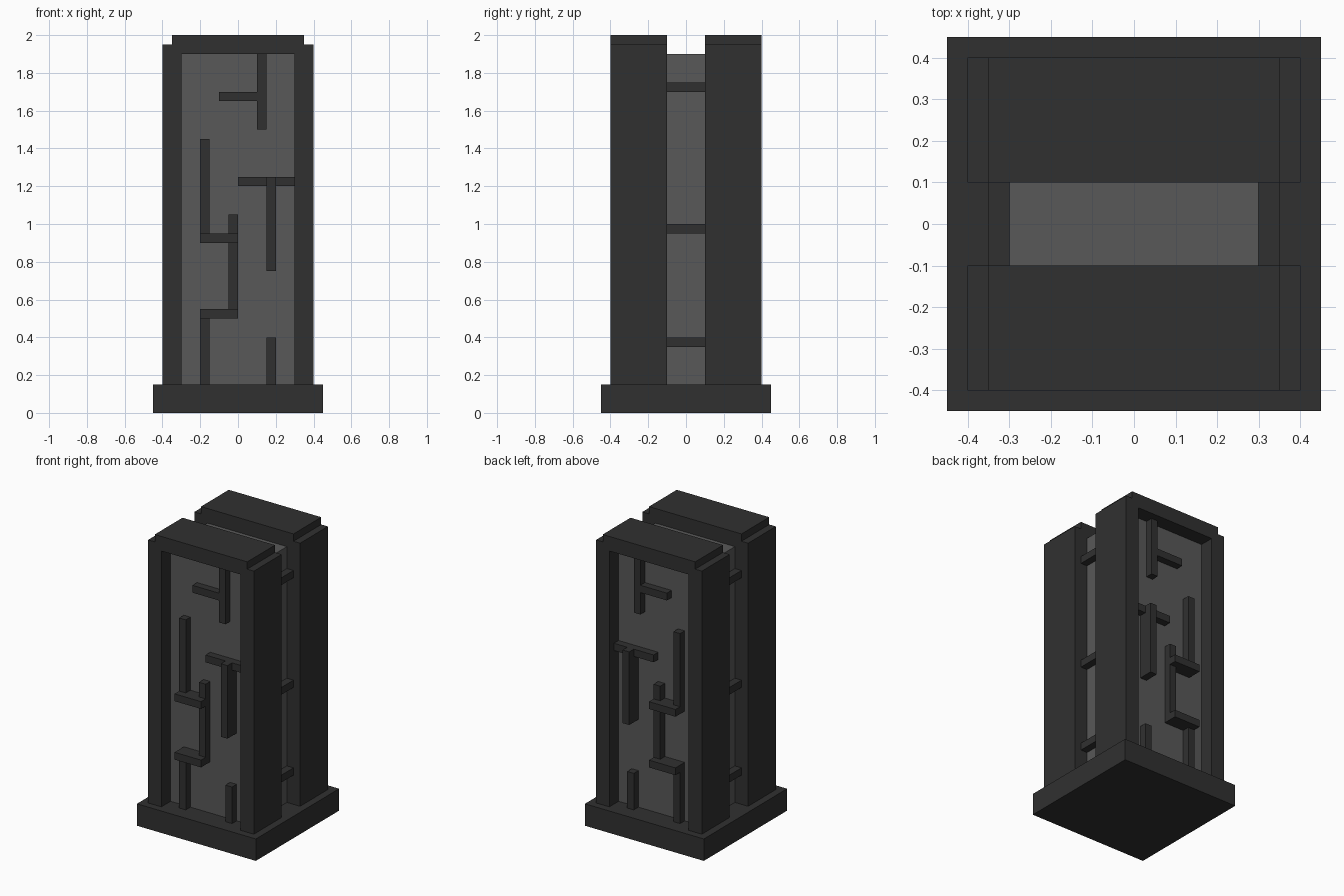
import bpy
import bmesh
from mathutils import Vector

cube = bpy.data.objects.get("Cube")
if cube:
    bpy.data.objects.remove(cube, do_unlink=True)


def material(name, value):
    m = bpy.data.materials.new(name)
    m.use_nodes = True
    colour = (value, value, value, 1.0)
    m.diffuse_color = colour
    m.node_tree.nodes["Principled BSDF"].inputs["Base Color"].default_value = colour
    return m


charcoal = material("charcoal", 0.0296)
grey = material("grey_panel", 0.0976)


def finish(name, bm, mat):
    bmesh.ops.recalc_face_normals(bm, faces=bm.faces)
    mesh = bpy.data.meshes.new(name)
    bm.to_mesh(mesh)
    bm.free()
    mesh.materials.append(mat)
    obj = bpy.data.objects.new(name, mesh)
    bpy.context.collection.objects.link(obj)
    return obj


def box(name, x, y, z, mat=charcoal):
    """Box from (min, max) ranges on each axis."""
    bm = bmesh.new()
    bmesh.ops.create_cube(bm, size=1)
    spans = (x, y, z)
    for v in bm.verts:
        v.co = Vector([(a + b) / 2 + c * abs(b - a) for c, (a, b) in zip(v.co, spans)])
    return finish(name, bm, mat)


def extruded(name, profile, y0, y1):
    """Extrude an x-z outline between two y positions."""
    bm = bmesh.new()
    face = bm.faces.new([bm.verts.new((x, y0, z)) for x, z in profile])
    new = bmesh.ops.extrude_face_region(bm, geom=[face])["geom"]
    bmesh.ops.translate(bm, vec=(0, y1 - y0, 0),
                        verts=[g for g in new if isinstance(g, bmesh.types.BMVert)])
    return finish(name, bm, charcoal)


# Plinth and inner core
box("base", (-0.45, 0.45), (-0.45, 0.45), (0, 0.15))
box("core", (-0.3, 0.3), (-0.3, 0.3), (0.15, 1.9), grey)

# Half outline of the archway, mirrored to a full one
half = [(0.3, 1.9), (0.3, 0.15), (0.4, 0.15), (0.4, 1.95), (0.35, 1.95), (0.35, 2.0)]
arch = half + [(-x, z) for x, z in reversed(half)]

# Raised pipes on the panel: x range, z range, outer depth
pipes = [
    ((0.1, 0.15), (1.5, 1.9), 0.35),
    ((-0.1, 0.1), (1.65, 1.7), 0.35),
    ((0.0, 0.3), (1.2, 1.25), 0.35),
    ((0.15, 0.2), (0.75, 1.25), 0.4),
    ((-0.2, -0.15), (0.95, 1.45), 0.35),
    ((-0.2, 0.0), (0.9, 0.95), 0.4),
    ((-0.05, 0.0), (0.55, 1.05), 0.35),
    ((-0.2, 0.0), (0.5, 0.55), 0.4),
    ((-0.2, -0.15), (0.15, 0.5), 0.35),
    ((0.15, 0.2), (0.15, 0.4), 0.35),
]

# Front and back archways with their pipes
for side, s in (("front", -1), ("back", 1)):
    extruded(f"{side}_frame", arch, s * 0.1, s * 0.4)
    for i, (x, z, depth) in enumerate(pipes, 1):
        box(f"{side}_pipe_{i}", x, (s * 0.3, s * depth), z)

# Rungs across the side gaps
for side, s in (("left", 1), ("right", -1)):
    for i, z in enumerate((0.35, 0.95, 1.7), 1):
        box(f"{side}_rung_{i}", (s * 0.3, s * 0.35), (-0.1, 0.1), (z, z + 0.05))
